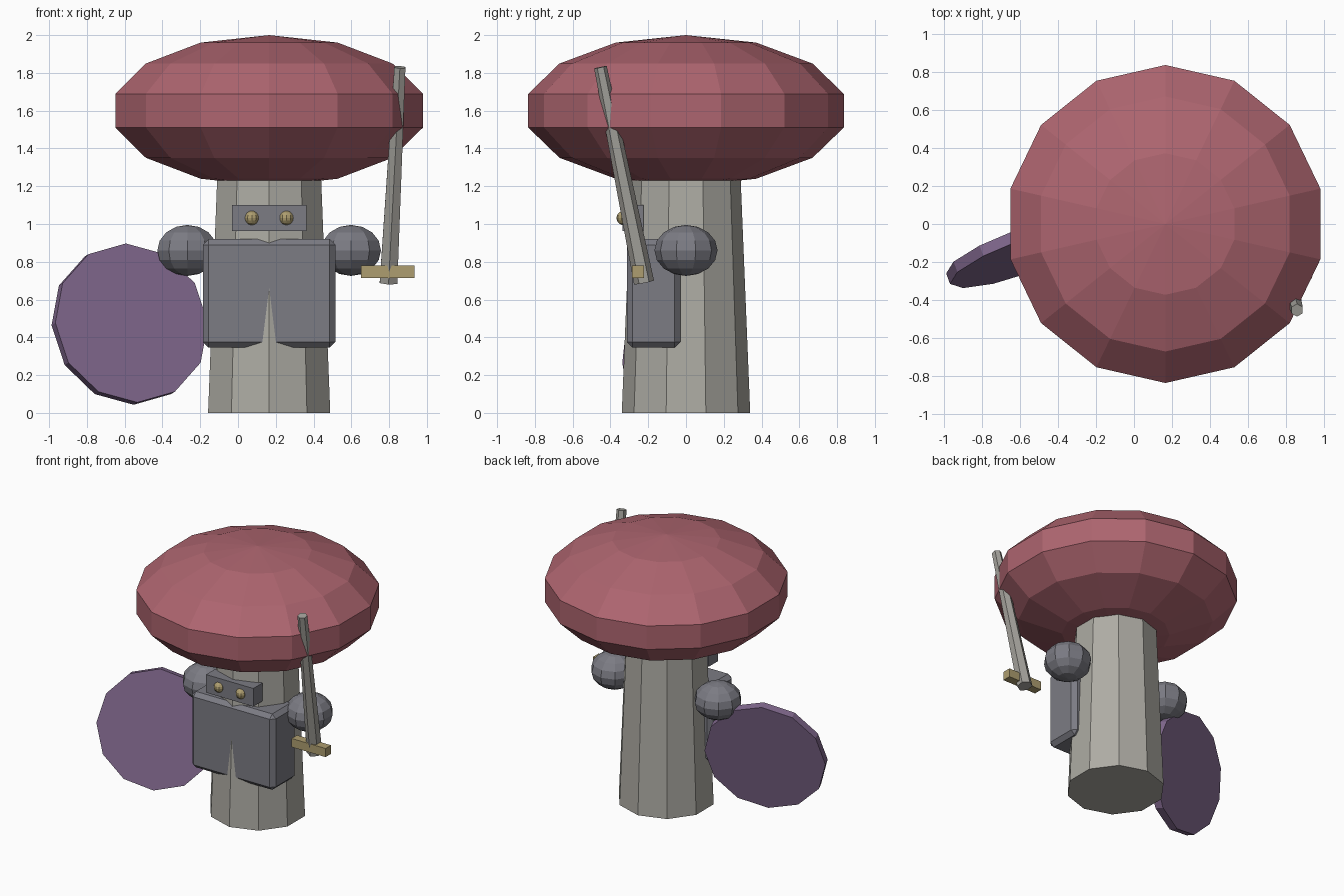
import bpy, bmesh, math
from mathutils import Vector, Matrix

if "Cube" in bpy.data.objects:
    bpy.data.objects.remove(bpy.data.objects["Cube"])

CX = 0.165  # axis of the mushroom body


def material(name, rgb):
    m = bpy.data.materials.new(name)
    m.diffuse_color = (*rgb, 1)
    m.use_nodes = True
    m.node_tree.nodes["Principled BSDF"].inputs["Base Color"].default_value = m.diffuse_color
    return m


RED = material("cap_red", (0.42, 0.13, 0.16))
STONE = material("stem_stone", (0.42, 0.41, 0.37))
STEEL = material("steel", (0.20, 0.20, 0.23))
BLADE = material("blade_grey", (0.36, 0.35, 0.32))
BRASS = material("brass", (0.42, 0.34, 0.16))
PURPLE = material("shield_purple", (0.22, 0.14, 0.27))


def finish(name, bm, mat):
    bmesh.ops.recalc_face_normals(bm, faces=bm.faces)
    me = bpy.data.meshes.new(name)
    bm.to_mesh(me)
    bm.free()
    me.materials.append(mat)
    ob = bpy.data.objects.new(name, me)
    bpy.context.collection.objects.link(ob)
    return ob


def box(name, lo, hi, mat, bevel=0):
    lo, hi = Vector(lo), Vector(hi)
    bm = bmesh.new()
    bmesh.ops.create_cube(bm, size=1, matrix=Matrix.Translation((lo + hi) / 2)
                          @ Matrix.Diagonal((*(hi - lo), 1)))
    if bevel:
        bmesh.ops.bevel(bm, geom=bm.edges[:], offset=bevel, segments=1, affect='EDGES')
    return finish(name, bm, mat)


def ellipsoid(name, loc, scale, segs, rings, mat, turn=0):
    bm = bmesh.new()
    bmesh.ops.create_uvsphere(bm, u_segments=segs, v_segments=rings, radius=1)
    # turn the rings so that one vertex column faces the front
    v = max(bm.verts, key=lambda p: round(math.hypot(p.co.x, p.co.y), 4))
    a = math.atan2(v.co.y, v.co.x)
    bm.transform(Matrix.Translation(loc) @ Matrix.Diagonal((*scale, 1))
                 @ Matrix.Rotation(-math.pi / 2 - a + turn, 4, 'Z'))
    return finish(name, bm, mat)


def prism(name, start, end, r1, r2, sides, mat, frame=None):
    """Tapered prism between two points, with one corner towards local -y."""
    start, end = Vector(start), Vector(end)
    d = end - start
    rot = frame or Vector((0, 0, 1)).rotation_difference(d).to_matrix().to_4x4()
    m = Matrix.Translation(start) @ rot
    bm = bmesh.new()
    rows = []
    for r, z in ((r1, 0), (r2, d.length)):
        rows.append([bm.verts.new(m @ Vector((r * math.sin(t), -r * math.cos(t), z)))
                     for t in (2 * math.pi * i / sides for i in range(sides))])
    for i in range(sides):
        j = (i + 1) % sides
        bm.faces.new((rows[0][i], rows[0][j], rows[1][j], rows[1][i]))
    for row in rows:
        bm.faces.new(row)
    return finish(name, bm, mat)


# Mushroom body
ellipsoid("cap", (CX, 0, 1.6), (0.857, 0.857, 0.4), 14, 7, RED)
prism("stem", (CX, 0, 0), (CX, 0, 1.3), 0.34, 0.287, 10, STONE)

# Armour
box("breastplate", (CX - 0.35, -0.313, 0.345), (CX + 0.35, -0.03, 0.92), STEEL, 0.03)
box("visor", (CX - 0.198, -0.335, 0.963), (CX + 0.198, -0.225, 1.10), STEEL)
for side, s in (("left", -1), ("right", 1)):
    ellipsoid(side + "_shoulder", (CX + s * 0.433, 0, 0.86), (0.167, 0.167, 0.135), 10, 8, STEEL)
    ellipsoid(side + "_eye", (CX + s * 0.092, -0.33, 1.032), (0.038, 0.038, 0.038), 10, 8, BRASS)

# Round shield, turned outwards and leaning back
yaw, lean = math.radians(20), math.radians(12)
n = Vector((math.sin(yaw) * math.cos(lean), -math.cos(yaw) * math.cos(lean), math.sin(lean)))
side = Vector((math.cos(yaw), math.sin(yaw), 0))
frame = Matrix((side, n.cross(side), n)).transposed().to_4x4()
c = Vector((-0.573, -0.14, 0.47))
prism("shield", c - n * 0.03, c + n * 0.03, 0.43, 0.43, 12, PURPLE, frame)

# Sword
prism("sword_blade", (0.797, -0.222, 0.69), (0.857, -0.453, 1.83), 0.054, 0.034, 6, BLADE)
box("sword_guard", (0.65, -0.287, 0.715), (0.935, -0.222, 0.78), BRASS)
